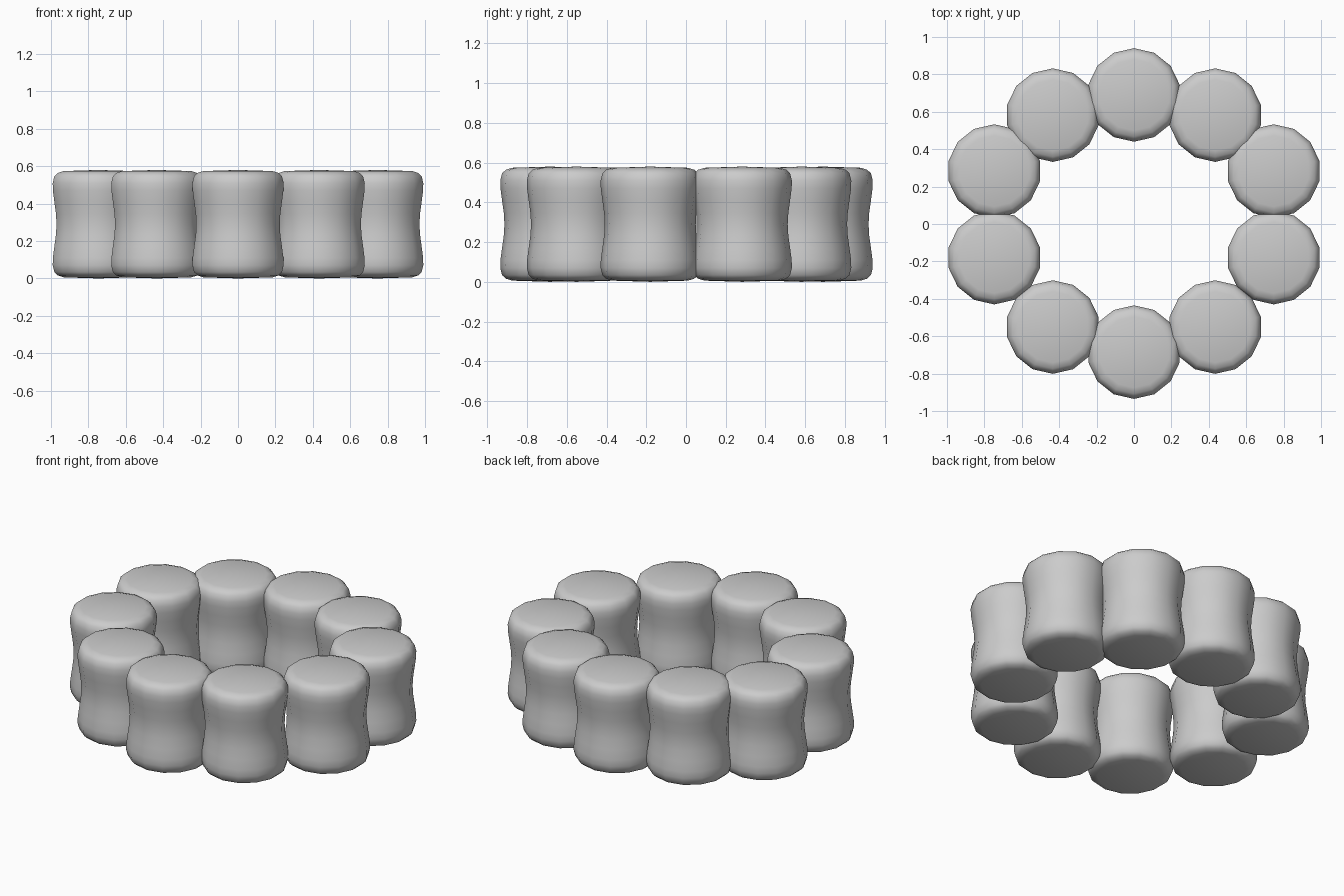
import bpy, bmesh, math

if "Cube" in bpy.data.objects:
    bpy.data.objects.remove(bpy.data.objects["Cube"])

SIDES = 14
HEIGHT = 0.58
# lower half of the waisted profile (radius, z), mirrored for the top
LOWER = [(0.19, 0.006), (0.222, 0.016), (0.241, 0.034), (0.25, 0.07),
         (0.249, 0.11), (0.241, 0.17), (0.232, 0.235)]
PROFILE = LOWER + [(0.229, HEIGHT / 2)] + [(r, HEIGHT - z) for r, z in reversed(LOWER)]


def make_drum_mesh():
    bm = bmesh.new()
    rings = []
    for r, z in PROFILE:
        rings.append([bm.verts.new((r * math.sin(2 * math.pi * i / SIDES),
                                    r * math.cos(2 * math.pi * i / SIDES), z))
                      for i in range(SIDES)])
    for a, b in zip(rings, rings[1:]):
        for i in range(SIDES):
            j = (i + 1) % SIDES
            bm.faces.new((a[i], a[j], b[j], b[i]))
    # slightly domed caps
    for ring, z in ((rings[0], 0.0), (rings[-1], HEIGHT)):
        centre = bm.verts.new((0, 0, z))
        for i in range(SIDES):
            bm.faces.new((ring[i], ring[(i + 1) % SIDES], centre))
    bmesh.ops.recalc_face_normals(bm, faces=bm.faces)
    for f in bm.faces:
        f.smooth = True
    mesh = bpy.data.meshes.new("drum")
    bm.to_mesh(mesh)
    bm.free()
    return mesh


# ring of identical drums: centre ones, then mirrored left/right pairs
drum = make_drum_mesh()
centres = [(0, 0.69), (0, -0.685)]
for x, y in [(0.434, 0.582), (0.747, 0.283), (0.747, -0.18), (0.434, -0.551)]:
    centres += [(x, y), (-x, y)]
for n, (x, y) in enumerate(centres, 1):
    ob = bpy.data.objects.new(f"drum_{n}", drum)
    ob.location = (x, y, 0)
    bpy.context.collection.objects.link(ob)
